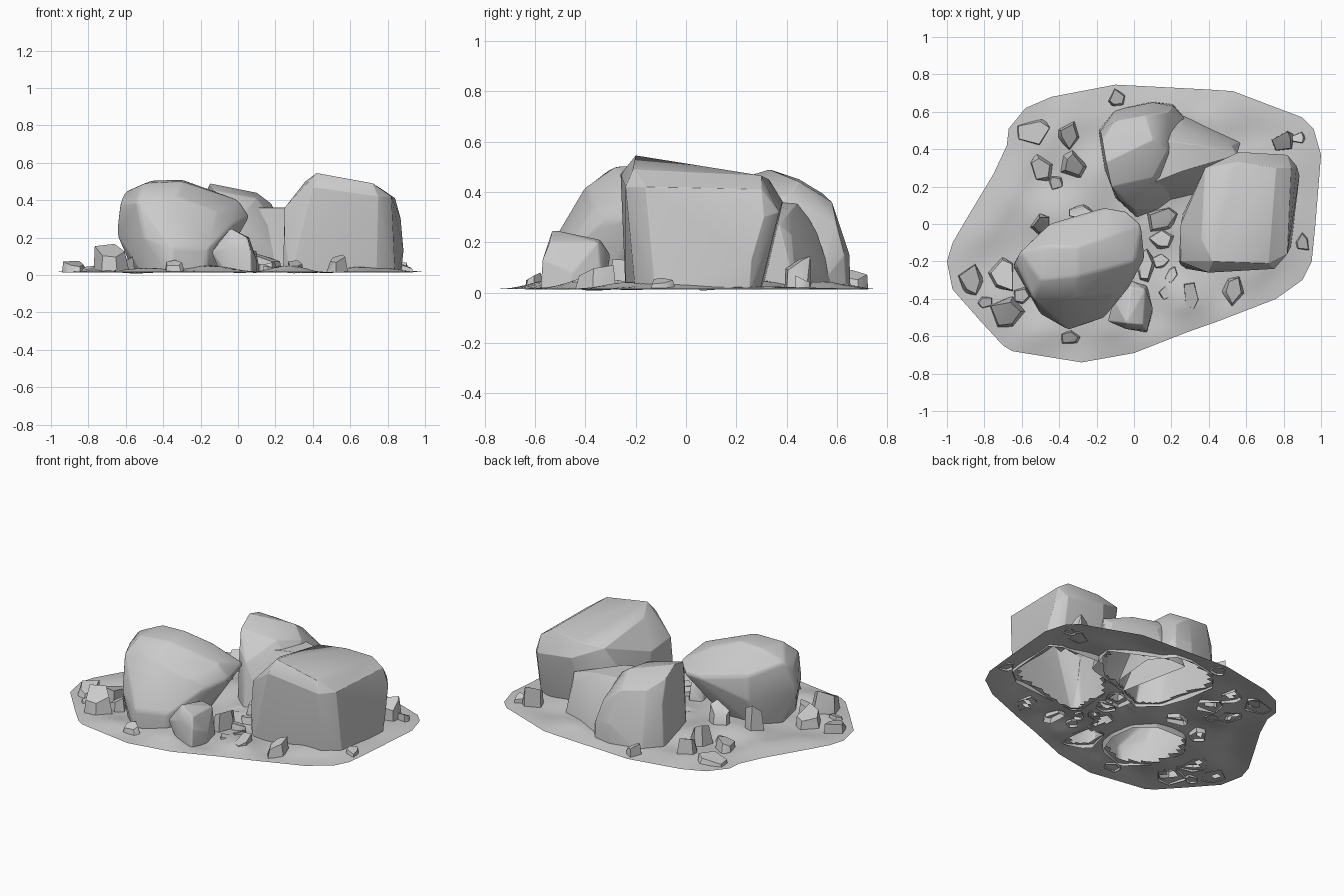
import bpy, bmesh, math, random
from mathutils import Vector, Matrix, noise

if "Cube" in bpy.data.objects:
    bpy.data.objects.remove(bpy.data.objects["Cube"])

random.seed(4)
footprints = []          # plane sets of the rocks, used to open the ground under them


def finish(bm, name, bevel=0.0):
    me = bpy.data.meshes.new(name)
    bm.to_mesh(me)
    bm.free()
    ob = bpy.data.objects.new(name, me)
    bpy.context.collection.objects.link(ob)
    if bevel:
        m = ob.modifiers.new("worn_edges", 'BEVEL')
        m.width, m.segments, m.limit_method, m.angle_limit = bevel, 2, 'ANGLE', math.radians(20)
    bpy.ops.object.select_all(action='DESELECT')
    ob.select_set(True)
    bpy.context.view_layer.objects.active = ob
    bpy.ops.object.shade_smooth_by_angle(angle=math.radians(35))
    return ob


def rock(name, pts, base, bevel=0.0):
    """Hull of shape points plus a ground outline, left open underneath."""
    bm = bmesh.new()
    for p in pts:
        bm.verts.new(p)
    for x, y in base:
        bm.verts.new((x, y, -0.01))
    r = bmesh.ops.convex_hull(bm, input=bm.verts)
    junk = [g for g in r['geom_interior'] if isinstance(g, bmesh.types.BMVert)]
    bmesh.ops.delete(bm, geom=junk, context='VERTS')
    bmesh.ops.dissolve_limit(bm, angle_limit=math.radians(7), verts=bm.verts, edges=bm.edges)
    bmesh.ops.recalc_face_normals(bm, faces=bm.faces)
    footprints.append([(f.calc_center_median(), f.normal.copy()) for f in bm.faces])
    bmesh.ops.bisect_plane(bm, geom=bm.verts[:] + bm.edges[:] + bm.faces[:],
                           plane_co=(0, 0, 0.012), plane_no=(0, 0, 1), clear_inner=True)
    return finish(bm, name, bevel)


# right boulder: blocky with a sloping top, tucked in at the base
rock("right_boulder",
     [(.25, -.2, .36), (.25, 0, .34), (.36, .1, .46), (.38, .3, .44), (.36, -.08, .5),
      (.42, -.2, .545), (.4, -.26, .47), (.72, -.21, .49), (.75, -.24, .42), (.82, -.16, .42),
      (.76, .3, .465), (.84, .3, .41), (.87, .31, .3), (.82, .37, .32), (.56, .385, .36),
      (.55, .33, .45), (.885, .26, .13), (.25, -.22, .2)],
     [(.24, -.2), (.28, -.24), (.74, -.2), (.84, -.12), (.87, .25), (.8, .29), (.5, .3), (.26, .05)],
     .015)

# left boulder: overhanging to the right and back, cut away at the front
rock("left_boulder",
     [(-.61, -.15, .44), (-.63, -.22, .38), (-.46, -.12, .505), (-.3, -.12, .51), (-.3, -.28, .5),
      (-.5, -.3, .49), (-.15, -.07, .455), (-.45, .0, .36), (-.15, .09, .31), (-.04, .07, .3),
      (.04, 0, .34), (.06, -.18, .31), (0, -.2, .4), (-.02, -.33, .28), (-.12, -.37, .34),
      (-.54, -.4, .4), (-.33, -.4, .42), (-.35, -.565, .14), (-.5, -.48, .2), (-.16, -.5, .14),
      (-.65, -.22, .22), (-.57, -.33, .2), (-.45, 0, .2)],
     [(-.55, -.2), (-.5, -.42), (-.36, -.56), (-.18, -.5), (-.12, -.34), (-.14, -.18), (-.25, -.08), (-.46, -.08)],
     .015)

# back boulder: tall ridge on its left side
rock("back_boulder",
     [(-.15, .33, .49), (-.12, .2, .45), (-.17, .45, .45), (-.1, .55, .39), (.1, .45, .44),
      (.06, .58, .36), (.18, .6, .27), (.18, .4, .38), (.1, .25, .41), (0, .08, .3), (-.08, .13, .35),
      (-.18, .5, .3), (.1, .65, .15), (.21, .63, .15), (.22, .25, .25)],
     [(-.19, .5), (-.1, .61), (.1, .655), (.21, .64), (.33, .5), (.3, .2), (.15, .08), (.02, .03), (-.1, .14), (-.16, .3)],
     .015)

# low shelf sloping down between the back and right boulders
rock("back_shelf",
     [(.1, .22, .36), (.12, .45, .36), (.25, .28, .36), (.26, .52, .24), (.36, .5, .17),
      (.36, .42, .33), (.52, .42, .23), (.55, .37, .27)],
     [(.1, .6), (.24, .6), (.38, .53), (.57, .44), (.5, .2), (.2, .12)], .008)

# front stone
rock("front_stone",
     [(-.14, -.52, .12), (-.11, -.4, .17), (-.04, -.53, .25), (-.02, -.34, .21), (.06, -.35, .2),
      (.05, -.54, .2), (.1, -.45, .08), (.07, -.57, .13), (-.02, -.3, .15), (-.05, -.56, .15)],
     [(-.09, -.5), (-.05, -.34), (.07, -.33), (.1, -.47), (.07, -.58), (-.04, -.55)], .006)

# scattered rubble: centre x, y, width, depth, height, turn in degrees
LEFT_RUBBLE = [
    (-.68, -.47, .2, .17, .17, 15), (-.87, -.3, .14, .18, .08, 10), (-.7, -.27, .15, .2, .11, 30),
    (-.6, -.38, .1, .1, .1, 60), (-.5, 0, .12, .11, .2, 45), (-.34, -.61, .12, .09, .08, 10),
    (-.8, -.42, .1, .08, .05, 40),
]
BACK_RUBBLE = [
    (-.54, .5, .18, .17, .06, 0), (-.35, .48, .12, .17, .14, 0), (-.32, .31, .16, .17, .15, 5),
    (-.49, .3, .12, .17, .09, 20), (-.09, .67, .1, .11, .09, 40), (.8, .44, .13, .11, .15, 20),
    (.88, .46, .08, .07, .07, 5), (-.28, .06, .14, .1, .17, 0), (-.42, .22, .1, .08, .05, 30),
]
RIGHT_RUBBLE = [
    (.3, -.38, .09, .16, .08, 5), (.53, -.36, .12, .17, .11, -20), (.06, -.22, .12, .18, .14, 10),
    (.9, -.1, .08, .13, .06, 20), (.14, .02, .2, .14, .12, 10), (.15, -.08, .15, .12, .07, 25),
    (.17, -.36, .09, .09, .05, 30), (.14, -.2, .1, .08, .06, 15), (.2, -.27, .1, .07, .05, 70),
]
for i, (x, y, w, d, h, turn) in enumerate(LEFT_RUBBLE + BACK_RUBBLE + RIGHT_RUBBLE):
    rot = Matrix.Rotation(math.radians(turn), 3, 'Z')
    tilt = random.uniform(0, 2 * math.pi)
    shape, base = [], []
    for j in range(5):                         # irregular five-sided chunk with a tilted top
        a = j * 2 * math.pi / 5 + random.uniform(-.35, .35)
        c = Vector((math.cos(a) * w * .53, math.sin(a) * d * .53, 0))
        b, t = rot @ c, rot @ (c * random.uniform(.55, .95))
        base.append((x + b.x, y + b.y))
        shape.append((x + t.x, y + t.y, h * (.78 + .22 * math.cos(a - tilt))))
    rock("rubble_%02d" % i, shape, base)

# thin ground sheet, slightly uneven, open below the rocks
OUTLINE = [(-1, -.2), (-.97, -.1), (-.9, .02), (-.75, .27), (-.68, .42), (-.67, .51), (-.58, .62),
           (-.44, .68), (-.1, .745), (.38, .72), (.53, .71), (.74, .63), (.9, .57), (.96, .51),
           (1, .37), (.97, 0), (.95, -.2), (.9, -.3), (.76, -.4), (.45, -.52), (.28, -.58),
           (0, -.69), (-.28, -.74), (-.65, -.68), (-.7, -.65), (-.82, -.52), (-.97, -.35)]
edge = []
for a, b in zip(OUTLINE, OUTLINE[1:] + OUTLINE[:1]):
    a, b = Vector(a), Vector(b)
    n = max(1, round((b - a).length / .06))
    edge += [a.lerp(b, j / n) for j in range(n)]
RINGS = 26
bm = bmesh.new()
rings = []
for r in range(1, RINGS + 1):
    t = r / RINGS
    row = []
    for p in edge:
        q = p * t
        bump = .016 + .035 * noise.noise(Vector((q.x * 4, q.y * 4, .3)))
        z = .015 + max(-.015, bump) * min(1, (1 - t) * 5)
        row.append(bm.verts.new((q.x, q.y, z)))
    rings.append(row)
hub = bm.verts.new((0, 0, .02))
N = len(edge)
for j in range(N):
    k = (j + 1) % N
    bm.faces.new((hub, rings[0][k], rings[0][j]))
    for r in range(RINGS - 1):
        bm.faces.new((rings[r][j], rings[r][k], rings[r + 1][k], rings[r + 1][j]))


def covered(p):
    return any(all((p - c).dot(n) < -.004 for c, n in planes) for planes in footprints)


bmesh.ops.recalc_face_normals(bm, faces=bm.faces)
if sum(f.normal.z for f in bm.faces) < 0:
    bmesh.ops.reverse_faces(bm, faces=bm.faces)
hidden = [f for f in bm.faces if all(covered(v.co) for v in f.verts)]
bmesh.ops.delete(bm, geom=hidden, context='FACES')
finish(bm, "ground_sheet")
